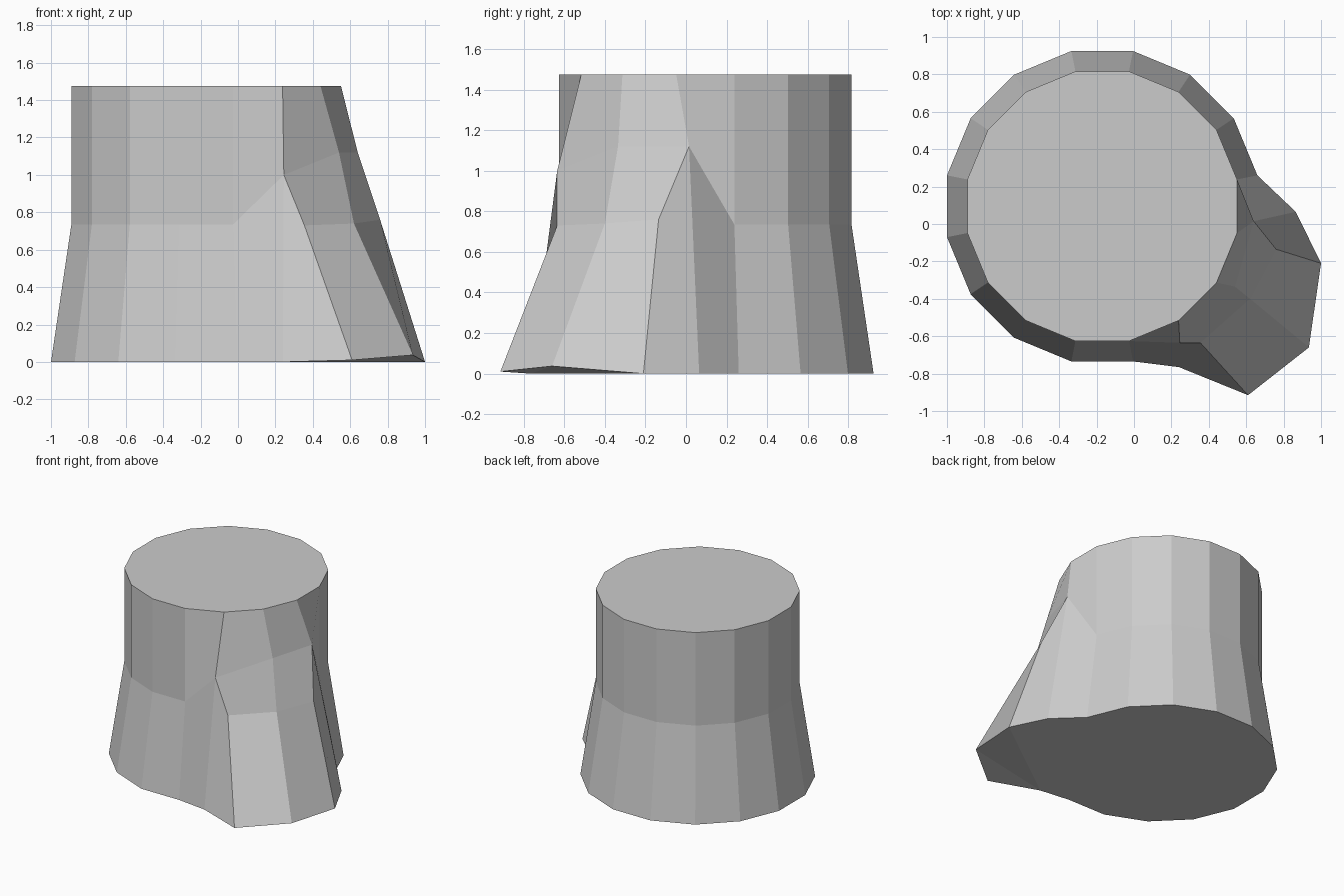
import bpy, bmesh
from math import cos, sin, radians

if "Cube" in bpy.data.objects:
    bpy.data.objects.remove(bpy.data.objects["Cube"])

CX, CY = -0.17, 0.095
SIDES, H, MID = 16, 1.475, 0.735
R_TOP, R_BASE = 0.735, 0.846

bm = bmesh.new()


def ring_point(k, r, z):
    a = radians(11.25 + 22.5 * k)
    return bm.verts.new((CX + r * cos(a), CY + r * sin(a), z))


def vert(*co):
    return bm.verts.new(co)


# Regular trunk: columns 0..12; columns 13..15 carry the flared root
top = [ring_point(k, R_TOP, H) for k in range(SIDES)]
mid = [ring_point(k, R_TOP, MID) for k in range(13)]
base = [ring_point(k, R_BASE, 0) for k in range(13)]
bm.faces.new(top)
for k in range(12):
    bm.faces.new((mid[k], mid[k + 1], top[k + 1], top[k]))
    bm.faces.new((base[k], base[k + 1], mid[k + 1], mid[k]))

# Root: three columns (front, middle, right) with shoulder, knee and toe
shoulder = [vert(0.245, -0.635, 1.0), vert(0.54, -0.335, 1.12), vert(0.64, 0.015, 1.12)]
knee = [vert(0.355, -0.635, 0.73), vert(0.62, -0.40, 0.74), vert(0.76, -0.135, 0.76)]
toe = [vert(0.61, -0.915, 0.01), vert(0.935, -0.66, 0.037), vert(1.0, -0.21, 0)]
for i in range(2):
    bm.faces.new((shoulder[i], shoulder[i + 1], top[14 + i], top[13 + i]))
    bm.faces.new((knee[i], knee[i + 1], shoulder[i + 1], shoulder[i]))
    bm.faces.new((toe[i], toe[i + 1], knee[i + 1], knee[i]))

# Root sides, blending back into the trunk
foot_f = vert(0.24, -0.765, 0)
foot_r = vert(0.865, 0.065, 0)
bm.faces.new((mid[12], shoulder[0], top[13], top[12]))
bm.faces.new((base[12], foot_f, shoulder[0], mid[12]))
bm.faces.new((foot_f, toe[0], knee[0], shoulder[0]))
bm.faces.new((shoulder[2], mid[0], top[0], top[15]))
bm.faces.new((foot_r, base[0], mid[0], shoulder[2]))
bm.faces.new((toe[2], foot_r, shoulder[2], knee[2]))

# Underside, with the toe tips slightly lifted
bm.faces.new(base + [foot_f, toe[2], foot_r])
bm.faces.new((foot_f, toe[0], toe[1]))
bm.faces.new((foot_f, toe[1], toe[2]))

bmesh.ops.recalc_face_normals(bm, faces=bm.faces[:])
mesh = bpy.data.meshes.new("tree_stump")
bm.to_mesh(mesh)
bm.free()
bpy.context.collection.objects.link(bpy.data.objects.new("tree_stump", mesh))
